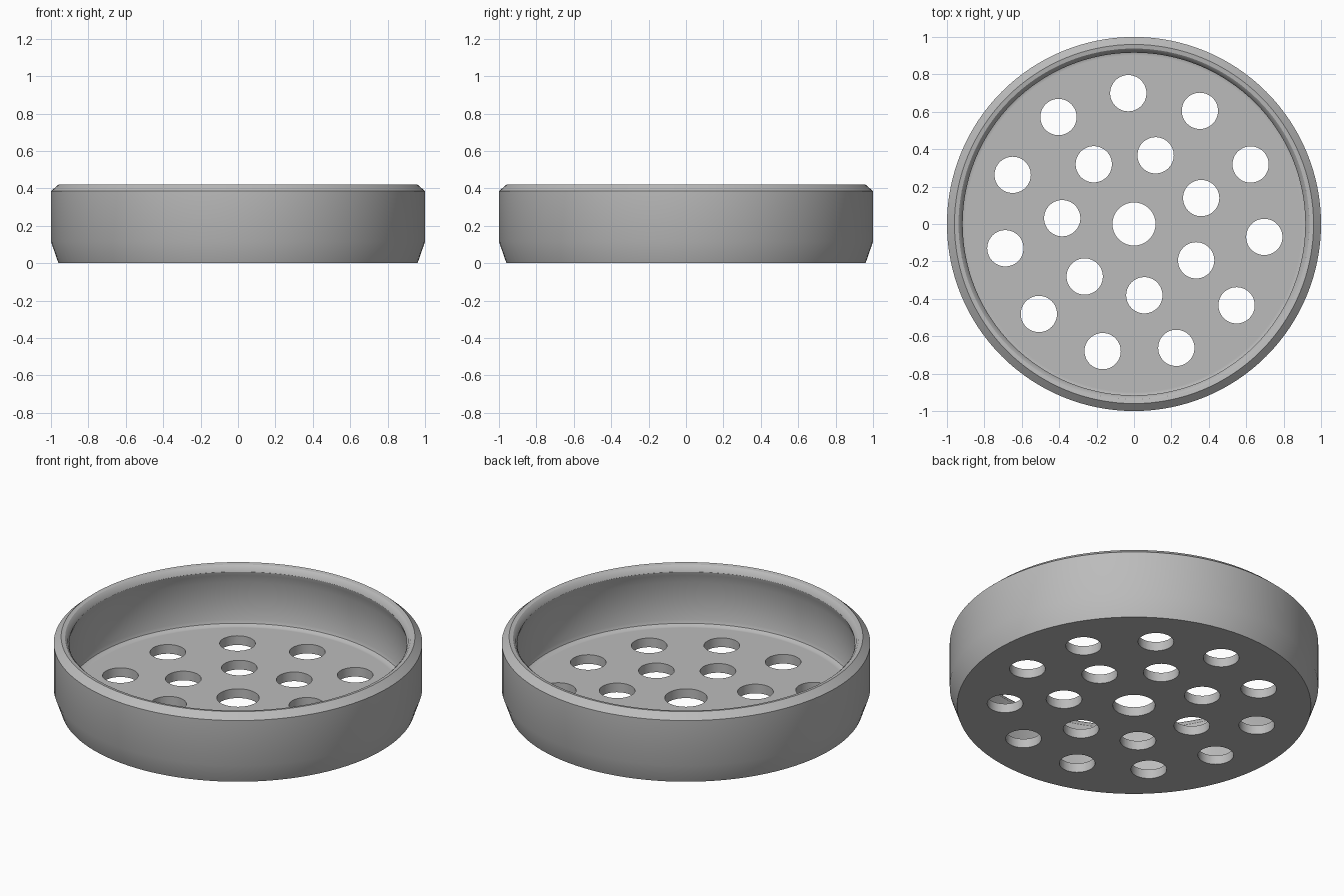
import bpy, bmesh, math
from mathutils import Matrix

if "Cube" in bpy.data.objects:
    bpy.data.objects.remove(bpy.data.objects["Cube"])

SEGMENTS = 128
FLOOR = 0.055

grey = bpy.data.materials.new("plain_grey")
grey.use_nodes = True
COLOUR = (0.5, 0.5, 0.5, 1)
grey.diffuse_color = COLOUR
grey.node_tree.nodes["Principled BSDF"].inputs["Base Color"].default_value = COLOUR


def make_object(name, bm):
    bmesh.ops.recalc_face_normals(bm, faces=bm.faces)
    mesh = bpy.data.meshes.new(name)
    bm.to_mesh(mesh)
    bm.free()
    mesh.materials.append(grey)
    obj = bpy.data.objects.new(name, mesh)
    bpy.context.collection.objects.link(obj)
    return obj


def lathe(name, profile):
    """Revolve a closed (radius, height) outline around z."""
    bm = bmesh.new()
    rings = []
    for i in range(SEGMENTS):
        a = math.tau * i / SEGMENTS
        rings.append([bm.verts.new((r * math.cos(a), r * math.sin(a), z)) for r, z in profile])
    for i, ring in enumerate(rings):
        following = rings[(i + 1) % SEGMENTS]
        for j in range(len(profile)):
            k = (j + 1) % len(profile)
            bm.faces.new((ring[j], following[j], following[k], ring[k]))
    return make_object(name, bm)


# Dish: perforated base, outer wall, chamfered rim, snap ridge and inner wall
dish = lathe("perforated_dish", [
    (0.115, 0), (0.96, 0),
    (1.0, 0.115), (1.0, 0.385), (0.96, 0.42),
    (0.938, 0.416), (0.924, 0.403), (0.916, 0.382), (0.921, 0.36),
    (0.94, 0.31), (0.94, 0.085), (0.933, 0.066), (0.915, FLOOR),
    (0.9, FLOOR), (0.115, FLOOR),
])

# Drain holes: two rings of round cutters
bm = bmesh.new()
for count, radius, start in ((7, 0.385, 21.1), (11, 0.7, 92.5)):
    for i in range(count):
        a = math.radians(start) + math.tau * i / count
        spot = Matrix.Translation((radius * math.cos(a), radius * math.sin(a), FLOOR / 2))
        bmesh.ops.create_cone(bm, cap_ends=True, segments=48, radius1=0.097,
                              radius2=0.097, depth=0.2, matrix=spot)
cutter = make_object("hole_cutter", bm)
cutter.hide_render = True

cut = dish.modifiers.new("drain_holes", "BOOLEAN")
cut.operation = "DIFFERENCE"
cut.solver = "EXACT"
cut.object = cutter

bpy.ops.object.select_all(action="DESELECT")
bpy.context.view_layer.objects.active = dish
dish.select_set(True)
bpy.ops.object.modifier_apply(modifier=cut.name)
bpy.data.objects.remove(cutter)
bpy.ops.object.shade_smooth_by_angle(angle=math.radians(32))
